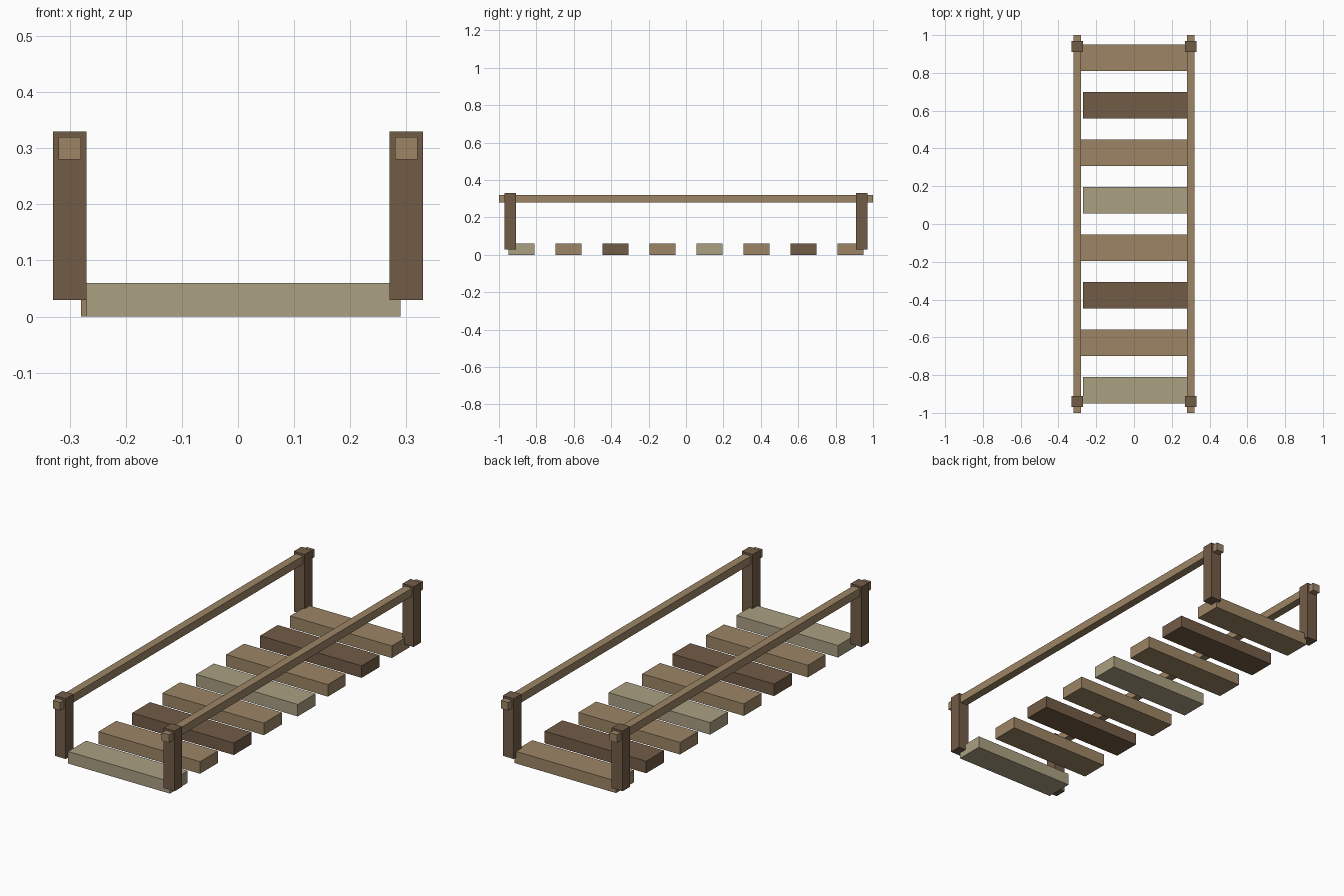
import bpy

if "Cube" in bpy.data.objects:
    bpy.data.objects.remove(bpy.data.objects["Cube"])


def material(name, color):
    m = bpy.data.materials.new(name)
    m.diffuse_color = (*color, 1.0)
    m.use_nodes = True
    m.node_tree.nodes["Principled BSDF"].inputs["Base Color"].default_value = m.diffuse_color
    return m


PALE = material("pale_wood", (0.407, 0.350, 0.223))
TAN = material("tan_wood", (0.337, 0.235, 0.130))
DARK = material("dark_wood", (0.171, 0.107, 0.061))


def box(name, center, size, mat):
    bpy.ops.mesh.primitive_cube_add(size=1, location=center)
    ob = bpy.context.object
    ob.name = name
    ob.scale = size
    bpy.ops.object.transform_apply(location=False, rotation=False, scale=True)
    ob.data.materials.append(mat)
    return ob


# Deck planks: repeating colours, every other one nudged sideways
COUNT, END_Y = 8, 0.88
pattern = [PALE, TAN, DARK, TAN]
for i in range(COUNT):
    y = -END_Y + i * 2 * END_Y / (COUNT - 1)
    x = 0.01 if i % 2 == 0 else 0.0
    box(f"plank_{i + 1}", (x, y, 0.03), (0.56, 0.14, 0.06), pattern[i % 4])

# Handrails with a post near each end
for side, sx in (("left", -1), ("right", 1)):
    box(f"{side}_handrail", (sx * 0.3, 0, 0.30), (0.04, 2.0, 0.04), TAN)
    for end, sy in (("front", -1), ("back", 1)):
        box(f"{end}_{side}_post", (sx * 0.3, sy * 0.94, 0.18), (0.06, 0.06, 0.30), DARK)
